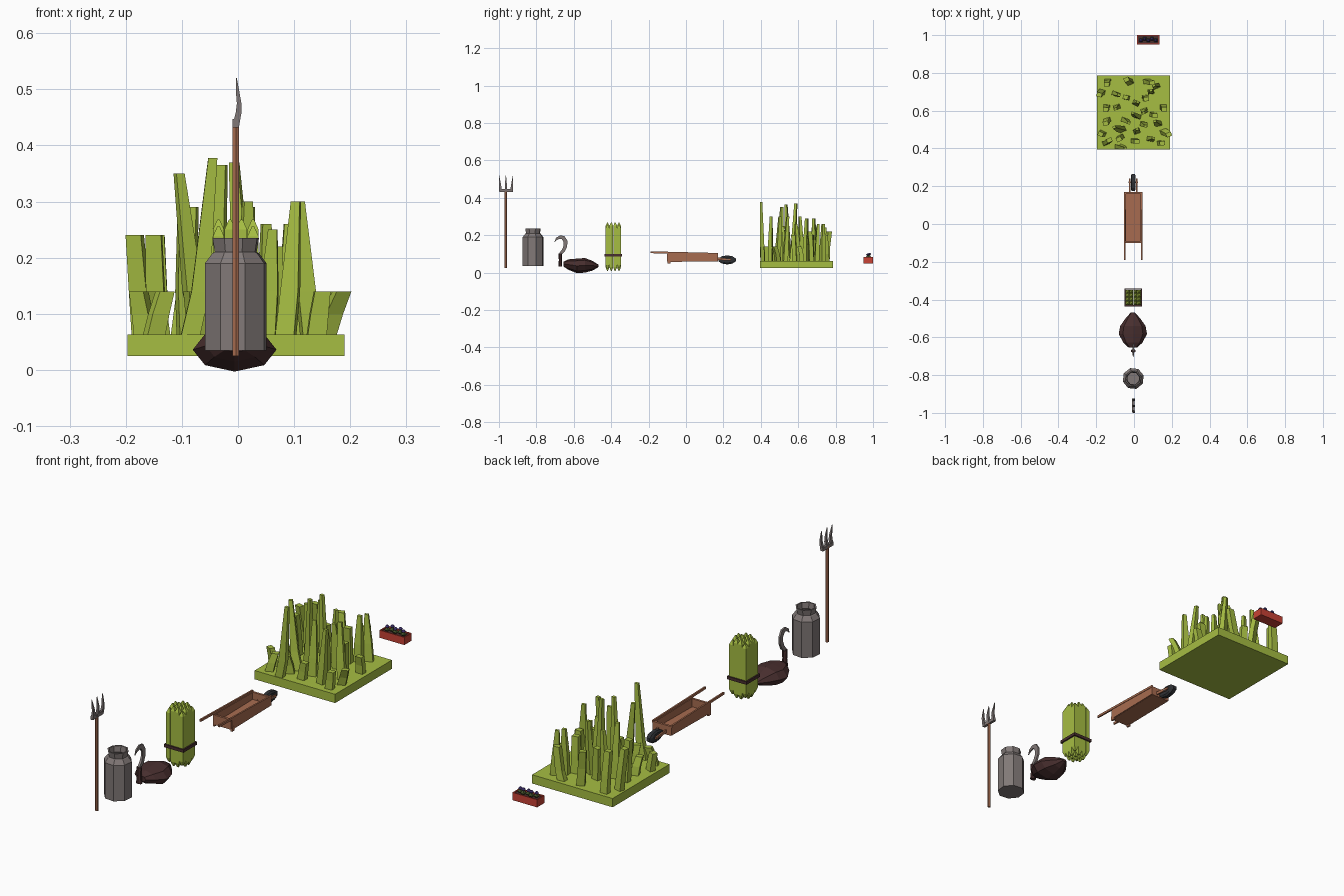
import bpy, bmesh, math, random
from mathutils import Vector as V

random.seed(4)
X, Y, Z = V((1, 0, 0)), V((0, 1, 0)), V((0, 0, 1))


def material(name, r, g, b):
    m = bpy.data.materials.new(name)
    m.diffuse_color = (r, g, b, 1)
    return m


GREEN = material("grass green", .38, .51, .055)
WOOD = material("warm wood", .39, .15, .08)
METAL = material("dull metal", .22, .19, .185)
BROWN = material("dark brown", .065, .028, .028)
RUBBER = material("black rubber", .028, .031, .036)
RED = material("planter red", .58, .055, .035)
PURPLE = material("petal purple", .075, .045, .24)
LEAF = material("dark leaf", .06, .09, .025)


def finish(bm, name, mat):
    bmesh.ops.recalc_face_normals(bm, faces=bm.faces[:])
    me = bpy.data.meshes.new(name)
    bm.to_mesh(me)
    bm.free()
    me.materials.append(mat)
    ob = bpy.data.objects.new(name, me)
    bpy.context.collection.objects.link(ob)
    return ob


def sweep(bm, pts, a, b, u, v=None, n=4, turn=0):
    """Loft n-sided sections; a, b = half sizes along u and v (v defaults to path normal)."""
    pts = [V(p) for p in pts]
    k, rings = 1 / math.cos(math.pi / n), []
    for i, p in enumerate(pts):
        t = (pts[min(i + 1, len(pts) - 1)] - pts[max(i - 1, 0)]).normalized()
        w = v or u.cross(t).normalized()
        angs = [(j + .5) * math.tau / n + turn for j in range(n)]
        rings.append([bm.verts.new(p + u * a[i] * k * math.cos(g) + w * b[i] * k * math.sin(g))
                      for g in angs])
    for r, s in zip(rings, rings[1:]):
        for j in range(n):
            bm.faces.new((r[j], r[(j + 1) % n], s[(j + 1) % n], s[j]))
    bm.faces.new(rings[0])
    bm.faces.new(rings[-1])


def box(bm, x0, x1, y0, y1, z0, z1):
    cx, cy, hx, hy = (x0 + x1) / 2, (y0 + y1) / 2, (x1 - x0) / 2, (y1 - y0) / 2
    sweep(bm, [(cx, cy, z0), (cx, cy, z1)], [hx] * 2, [hy] * 2, X, Y)


C = -.004  # shared centre line in x

# Pitchfork: round handle, crossbar, three curved tines
bm = bmesh.new()
sweep(bm, [(C, -.963, .025), (C, -.963, .44)], [.006] * 2, [.006] * 2, X, Y, 6)
finish(bm, "fork_handle", WOOD)
bm = bmesh.new()
box(bm, -.01, .002, -.998, -.926, .432, .447)
for y, o in ((-.993, -.006), (-.963, 0), (-.931, .006)):
    sweep(bm, [(C, y, .435), (.001, y, .458), (.002, y + o * .3, .475),
               (-.001, y + o * .7, .498), (-.003, y + o, .52)],
          [.006, .006, .005, .003, .0008], [.006, .005, .004, .003, .0008], Y)
finish(bm, "fork_tines", METAL)

# Milk can: octagonal profile going up the outside and down the inside
prof = [(.053, .035), (.053, .19), (.04, .208), (.036, .21), (.04, .235), (.034, .235),
        (.03, .21), (.044, .185), (.044, .05)]
bm = bmesh.new()
r = [p[0] for p in prof]
sweep(bm, [(C, -.818, p[1]) for p in prof], r, r, X, Y, 8, -.1)
finish(bm, "milk_can", METAL)

# Sickle: handle and hooked blade
bm = bmesh.new()
sweep(bm, [(C, -.672, .033), (C, -.672, .065), (C, -.672, .103)],
      [.012, .009, .011], [.009, .007, .008], X, Y, 6)
finish(bm, "sickle_handle", BROWN)
bm = bmesh.new()
sweep(bm, [(C, -.673, .1), (C, -.655, .118), (C, -.645, .142), (C, -.645, .168),
           (C, -.657, .187), (C, -.673, .19), (C, -.69, .182), (C, -.703, .165)],
      [.005, .005, .004, .004, .004, .003, .003, .001],
      [.007, .009, .01, .011, .011, .009, .006, .001], X)
finish(bm, "sickle_blade", METAL)

# Sack: tapered lumpy body lying along y
bm = bmesh.new()
sack = [(-.655, .046, .02, .012), (-.628, .043, .047, .026), (-.582, .036, .069, .036),
        (-.54, .039, .062, .036), (-.5, .037, .036, .024), (-.468, .036, .01, .006)]
sweep(bm, [(-.006, s[0], s[1]) for s in sack], [s[2] for s in sack], [s[3] for s in sack],
      X, Z, 8, math.pi / 8)
finish(bm, "sack", BROWN)

# Stalk bundle with a square tie
bm = bmesh.new()
for i in range(4):
    for j in range(4):
        x, y = C + (i - 1.5) * .0205, -.389 + (j - 1.5) * .0205
        d = .012 if i in (0, 3) and j in (0, 3) else 0
        sweep(bm, [(x, y, .01 + d), (x, y, .03 + d), (x, y, .25 - d), (x, y, .268 - d)],
              [.003, .01, .01, .002], [.003, .01, .01, .002], X, Y)
finish(bm, "stalk_bundle", GREEN)
bm = bmesh.new()
for s in (-1, 1):
    box(bm, C - .047, C + .047, -.389 + s * .044 - .003, -.389 + s * .044 + .003, .087, .1)
    box(bm, C + s * .044 - .003, C + s * .044 + .003, -.436, -.342, .087, .1)
finish(bm, "bundle_tie", BROWN)

# Wheelbarrow: tray, handles, legs and wheel fork
bm = bmesh.new()
for s in (-1, 1):
    x = C + s * .042
    sweep(bm, [(x, -.1, .08), (x, .17, .08)], [.004] * 2, [.022, .018], X)
    x = C + s * .0445
    sweep(bm, [(x, -.19, .109), (x, .17, .1)], [.0035] * 2, [.005] * 2, X)
    box(bm, x - .006, x + .002, -.1, -.083, .05, .07) if s > 0 else \
        box(bm, x - .002, x + .006, -.1, -.083, .05, .07)
    x = C + s * .0185
    sweep(bm, [(x, .16, .075), (x, .24, .069)], [.003] * 2, [.007, .005], X)
sweep(bm, [(C, -.1, .061), (C, .17, .065)], [.042] * 2, [.004] * 2, X)
for y in (-.096, .165):
    box(bm, C - .042, C + .042, y - .005, y + .005, .06, .1)
finish(bm, "barrow_body", WOOD)
bm = bmesh.new()
hx = (-.013, -.008, .008, .013)
sweep(bm, [(C + h, .22, .068) for h in hx], [.034, .046, .046, .034], [.016, .023, .023, .016],
      Y, Z, 10)
finish(bm, "barrow_wheel", RUBBER)
bm = bmesh.new()
sweep(bm, [(C - .024, .22, .068), (C + .024, .22, .068)], [.004] * 2, [.004] * 2, Y, Z, 6)
finish(bm, "barrow_axle", METAL)

# Grass patch: slab
bm = bmesh.new()
box(bm, -.197, .19, .395, .785, .025, .063)
finish(bm, "grass_slab", GREEN)

# Grass blades: base x, base y, tip height, tip shift in x
BLADES = [
    (-.17, .70, .24, -.014), (-.145, .62, .24, -.005), (-.165, .48, .14, -.012),
    (-.06, .50, .35, -.045), (-.09, .62, .30, -.008), (-.085, .41, .378, .04),
    (-.05, .55, .365, .022), (.02, .57, .37, -.027), (.015, .49, .30, .002),
    (.055, .60, .26, -.005), (.085, .45, .30, .018), (.13, .53, .30, -.02),
    (.155, .49, .14, .03), (.09, .70, .26, 0), (.155, .62, .14, .005),
    (-.14, .755, .24, -.005), (-.02, .75, .22, -.02), (.065, .755, .2, .03),
    (.12, .73, .26, -.015), (-.15, .43, .14, .02), (.0, .44, .14, .015),
    (.14, .43, .14, .01), (-.1, .69, .29, .02), (-.14, .55, .14, -.01),
    (.01, .64, .29, .01), (-.04, .67, .2, -.005), (.1, .58, .2, .01),
    (-.07, .46, .14, -.01), (.05, .53, .25, .012), (.06, .67, .22, .005)]
bm = bmesh.new()
for x, y, h, dx in BLADES:
    g = random.uniform(-.5, .5)
    u, w = V((math.cos(g), math.sin(g), 0)), V((-math.sin(g), math.cos(g), 0))
    dy = random.uniform(-.02, .02)
    tip = .014 if h < .25 else .008
    mid = .14 if h > .2 else .1
    sweep(bm, [(x, y, .06), (x + dx * .45, y + dy * .3, mid), (x + dx, y + dy, h)],
          [.017, .016, tip], [.012, .011, tip * .8], u, w)
finish(bm, "grass_blades", GREEN)

# Flower planter: box walls, soil, leaves and blossoms
bm = bmesh.new()
box(bm, .015, .134, .95, 1.0, .05, .074)
for y in (.95, .995):
    box(bm, .015, .134, y, y + .005, .07, .083)
for x in (.015, .129):
    box(bm, x, x + .005, .955, .995, .07, .083)
finish(bm, "planter_box", RED)
bm = bmesh.new()
box(bm, .02, .129, .955, .995, .073, .078)
finish(bm, "planter_soil", BROWN)
leaves, petals = bmesh.new(), bmesh.new()
for i in range(5):
    x, y = .037 + i * .0195, .975 + (.005 if i % 2 else -.003)
    z = .094 + (.003 if i % 2 else 0)
    sweep(leaves, [(x, y, .076), (x, y, .084), (x, y, z)],
          [.004, .009, .002], [.004, .009, .002], X, Y)
    sweep(petals, [(x, y, z - .004), (x, y, z + .002), (x, y, z + .009)],
          [.002, .008, .003], [.002, .008, .003], X, Y, 5)
finish(leaves, "planter_leaves", LEAF)
finish(petals, "planter_blossoms", PURPLE)
